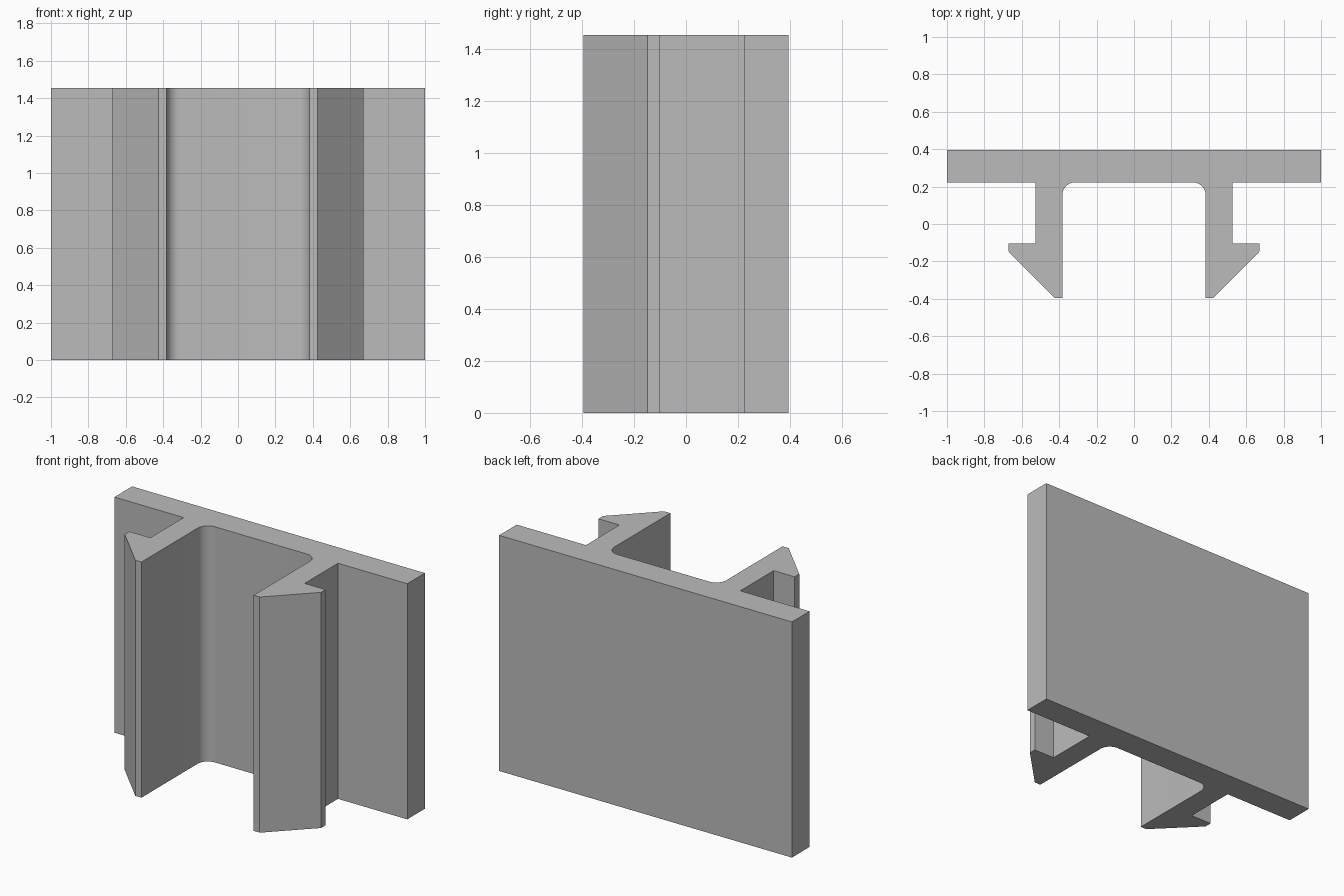
import bpy
import bmesh
from math import sin, cos, pi

cube = bpy.data.objects.get("Cube")
if cube:
    bpy.data.objects.remove(cube, do_unlink=True)

HEIGHT = 1.455
BACK, FRONT = 0.395, 0.223      # plate faces
LEG_IN, LEG_OUT = 0.383, 0.527  # leg faces
FILLET, STEPS = 0.07, 12

grey = bpy.data.materials.new("plain grey")
grey.use_nodes = True
colour = (0.5, 0.5, 0.5, 1)
grey.diffuse_color = colour
grey.node_tree.nodes["Principled BSDF"].inputs["Base Color"].default_value = colour

# Left half of the cross-section: plate edge, leg, barbed hook
half = [(1, BACK), (1, FRONT), (LEG_OUT, FRONT), (LEG_OUT, -0.103),
        (0.67, -0.103), (0.67, -0.148), (0.425, -BACK), (LEG_IN, -BACK)]

# Rounded inner corner between leg and plate
for i in range(STEPS + 1):
    a = pi / 2 * i / STEPS
    half.append((LEG_IN - FILLET + FILLET * cos(a),
                 FRONT - FILLET + FILLET * sin(a)))

# Mirror the half and extrude the closed outline upwards
outline = half + [(-x, y) for x, y in reversed(half)]
bm = bmesh.new()
base = bm.faces.new([bm.verts.new((x, y, 0)) for x, y in outline])
extruded = bmesh.ops.extrude_face_region(bm, geom=[base], use_keep_orig=True)
top = [v for v in extruded["geom"] if isinstance(v, bmesh.types.BMVert)]
bmesh.ops.translate(bm, vec=(0, 0, HEIGHT), verts=top)
bmesh.ops.recalc_face_normals(bm, faces=bm.faces)

mesh = bpy.data.meshes.new("clip_profile")
bm.to_mesh(mesh)
bm.free()
mesh.materials.append(grey)
clip = bpy.data.objects.new("clip_profile", mesh)
bpy.context.collection.objects.link(clip)

# Smooth fillets, sharp corners
bpy.ops.object.select_all(action="DESELECT")
clip.select_set(True)
bpy.context.view_layer.objects.active = clip
bpy.ops.object.shade_smooth_by_angle(angle=pi / 6)
